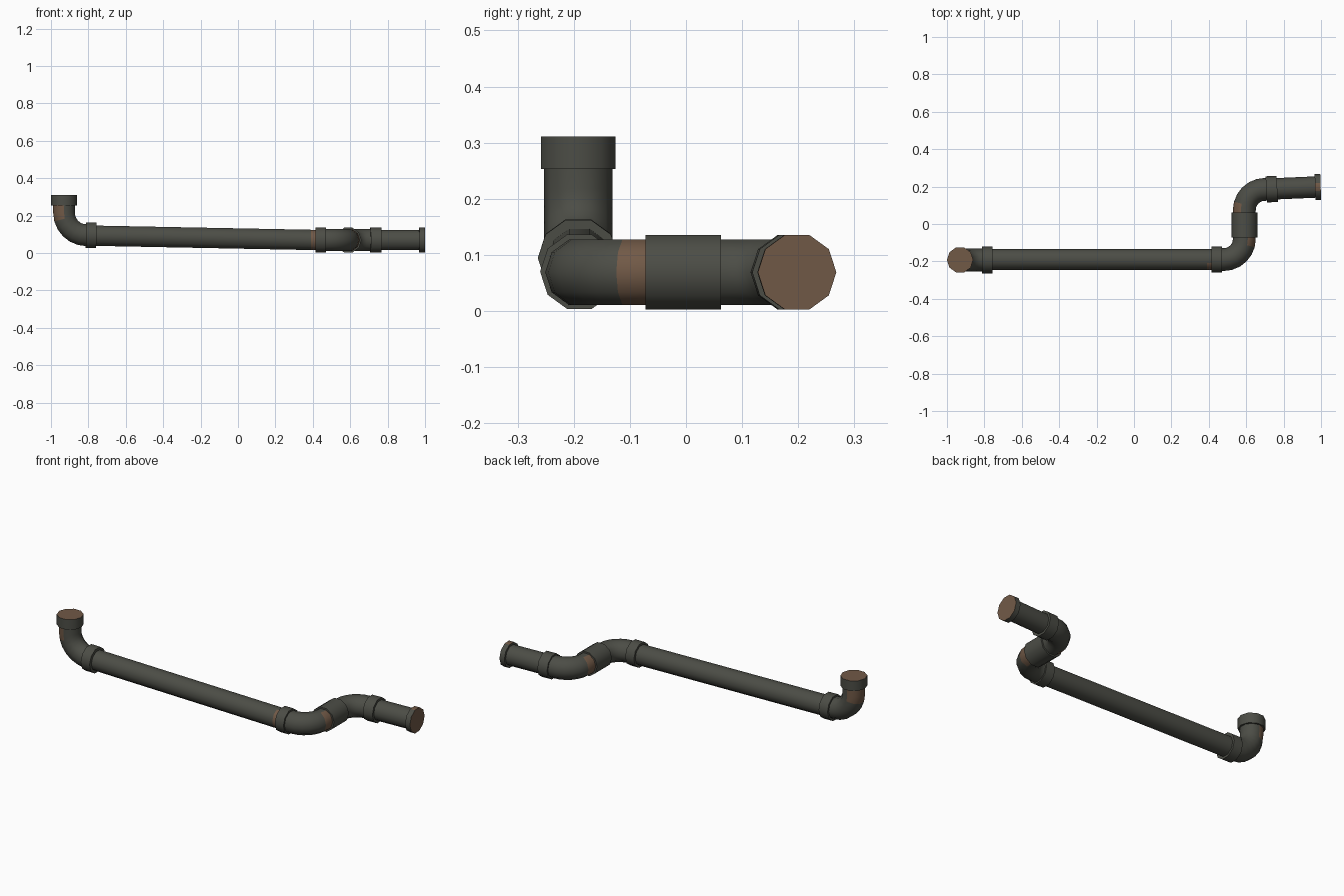
import bpy
import bmesh
from math import sin, cos, pi, radians
from mathutils import Vector

cube = bpy.data.objects.get("Cube")
if cube:
    bpy.data.objects.remove(cube, do_unlink=True)


def material(name, color):
    m = bpy.data.materials.new(name)
    m.use_nodes = True
    m.diffuse_color = color
    m.node_tree.nodes["Principled BSDF"].inputs["Base Color"].default_value = color
    return m


IRON = material("dark iron", (0.072, 0.074, 0.061, 1))
RUST = material("rust brown", (0.165, 0.1, 0.062, 1))
SIDES = 10
X, Y, Z = Vector((1, 0, 0)), Vector((0, 1, 0)), Vector((0, 0, 1))


def tube(name, path, radius, plane_normal, phase=0.0, rust=None):
    """Sweep a closed ten-sided tube along a path; rust(centre, normal) picks rusty faces."""
    pts = [Vector(p) for p in path]
    bm = bmesh.new()
    rings = []
    for i, p in enumerate(pts):
        before = (p - pts[i - 1]).normalized() if i else Vector()
        after = (pts[i + 1] - p).normalized() if i < len(pts) - 1 else Vector()
        t = (before + after).normalized()
        u = t.cross(plane_normal).normalized()
        v = t.cross(u)
        angles = [phase + 2 * pi * k / SIDES for k in range(SIDES)]
        rings.append([bm.verts.new(p + radius * (u * cos(a) + v * sin(a))) for a in angles])
    for a, b in zip(rings, rings[1:]):
        for k in range(SIDES):
            n = (k + 1) % SIDES
            bm.faces.new((a[k], a[n], b[n], b[k]))
    bm.faces.new(rings[0])
    bm.faces.new(rings[-1])
    bmesh.ops.recalc_face_normals(bm, faces=bm.faces)
    bm.normal_update()
    for f in bm.faces:
        if rust and rust(f.calc_center_median(), f.normal):
            f.material_index = 1
    mesh = bpy.data.meshes.new(name)
    bm.to_mesh(mesh)
    bm.free()
    mesh.materials.append(IRON)
    mesh.materials.append(RUST)
    ob = bpy.data.objects.new(name, mesh)
    bpy.context.collection.objects.link(ob)
    bpy.ops.object.select_all(action='DESELECT')
    ob.select_set(True)
    bpy.context.view_layer.objects.active = ob
    bpy.ops.object.shade_smooth_by_angle(angle=radians(40))
    return ob


def bend(centre, start, end, radius, steps=6):
    """Quarter arc from direction start to direction end around centre."""
    c = Vector(centre)
    angles = [pi / 2 * i / steps for i in range(steps + 1)]
    return [c + radius * (start * cos(a) + end * sin(a)) for a in angles]


PIPE, COLLAR = 0.061, 0.07
Q = pi / 2

# Upright inlet: capped collar and elbow down to the long run
tube("inlet_collar", [(-0.93, -0.192, 0.253), (-0.93, -0.192, 0.311)], COLLAR, Y,
     rust=lambda c, n: n.z > 0.9)
tube("inlet_elbow",
     [(-0.93, -0.192, 0.26)] + bend((-0.81, -0.192, 0.215), -X, -Z, 0.12) + [(-0.78, -0.192, 0.095)],
     PIPE, Y, Q, rust=lambda c, n: c.z > 0.18 and n.x < -0.25)
tube("inlet_elbow_collar", [(-0.813, -0.192, 0.095), (-0.757, -0.192, 0.094)], 0.072, Z)

# Long sloping run
tube("long_pipe", [(-0.8, -0.19, 0.093), (0.39, -0.19, 0.07), (0.44, -0.19, 0.069)], 0.057, Z,
     rust=lambda c, n: c.x > 0.4 and n.y < -0.5)

# Offset: two elbows joined by a wide sleeve
tube("first_bend_collar", [(0.415, -0.19, 0.07), (0.47, -0.19, 0.07)], COLLAR, Z)
tube("first_bend",
     [(0.43, -0.19, 0.069)] + bend((0.48, -0.08, 0.069), -Y, X, 0.11) + [(0.59, -0.04, 0.069)],
     PIPE, Z, rust=lambda c, n: c.y > -0.11 and n.x > 0.25)
tube("middle_sleeve", [(0.59, -0.072, 0.069), (0.59, 0.062, 0.069)], COLLAR, Z)
tube("second_bend",
     [(0.59, 0.03, 0.069)] + bend((0.70, 0.075, 0.069), -X, Y, 0.11) + [(0.74, 0.187, 0.069)],
     PIPE, Z, rust=lambda c, n: c.y < 0.11 and n.x < -0.25)
tube("second_bend_collar", [(0.707, 0.185, 0.069), (0.766, 0.188, 0.069)], COLLAR, Z)

# Outlet stub with capped collar
tube("outlet_pipe", [(0.73, 0.187, 0.069), (0.98, 0.198, 0.069)], 0.057, Z)
tube("outlet_collar", [(0.968, 0.197, 0.069), (0.998, 0.198, 0.069)], COLLAR, Z,
     rust=lambda c, n: n.x > 0.9 or n.z > 0.9)
